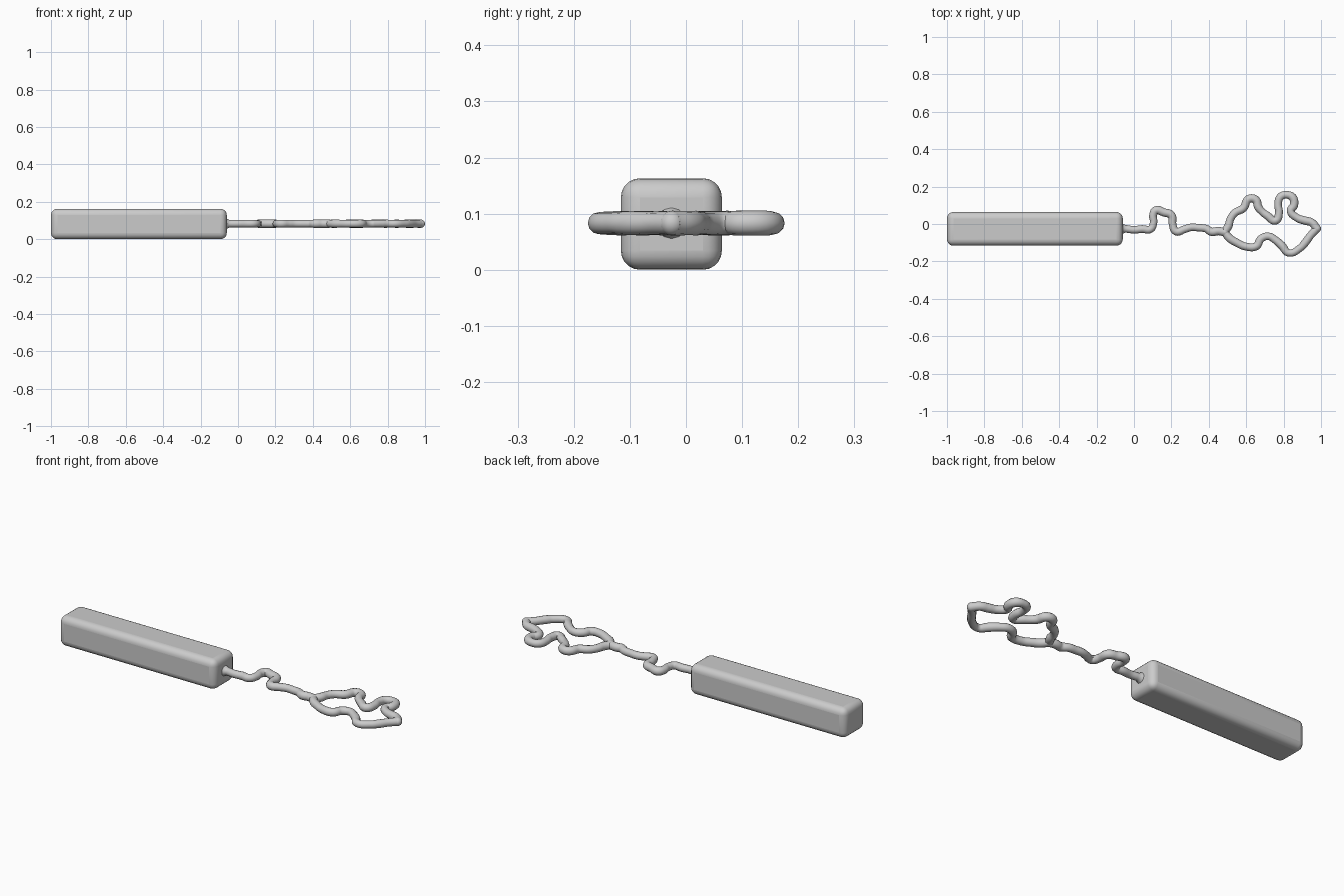
import bpy, random

if "Cube" in bpy.data.objects:
    bpy.data.objects.remove(bpy.data.objects["Cube"])
random.seed(4)

WIRE_Z = 0.083
WIRE_R = 0.0205


def shade(ob, angle):
    bpy.ops.object.select_all(action='DESELECT')
    ob.select_set(True)
    bpy.context.view_layer.objects.active = ob
    bpy.ops.object.shade_smooth_by_angle(angle=angle)


def wire(name, pts, first_radius=1.0):
    # lumpy round wire through the given (x, y) points
    cu = bpy.data.curves.new(name, 'CURVE')
    cu.dimensions = '3D'
    cu.bevel_depth = WIRE_R
    cu.bevel_resolution = 4
    cu.resolution_u = 5
    cu.use_fill_caps = True
    sp = cu.splines.new('BEZIER')
    sp.bezier_points.add(len(pts) - 1)
    for i, (bp, (x, y)) in enumerate(zip(sp.bezier_points, pts)):
        bp.co = (x, y, WIRE_Z)
        bp.handle_left_type = bp.handle_right_type = 'AUTO'
        bp.radius = first_radius if i == 0 else random.uniform(0.95, 1.1)
    ob = bpy.data.objects.new(name, cu)
    bpy.context.collection.objects.link(ob)
    bpy.ops.object.select_all(action='DESELECT')
    ob.select_set(True)
    bpy.context.view_layer.objects.active = ob
    bpy.ops.object.convert(target='MESH')
    shade(bpy.context.object, 1.0)


# rounded rectangular handle
bpy.ops.mesh.primitive_cube_add(size=1, location=(-0.53, -0.026, 0.0815))
handle = bpy.context.object
handle.name = "handle"
handle.scale = (0.94, 0.18, 0.163)
bpy.ops.object.transform_apply(location=False, rotation=False, scale=True)
bev = handle.modifiers.new("rounding", 'BEVEL')
bev.width = 0.034
bev.segments = 5
shade(handle, 0.7)

# kinked stem leaving the handle
wire("stem", [(-0.075, -0.026), (-0.045, -0.026), (0.0, -0.031), (0.045, -0.027),
              (0.088, -0.028), (0.105, 0.01), (0.102, 0.045), (0.117, 0.073),
              (0.16, 0.062), (0.2, 0.047), (0.207, -0.005), (0.225, -0.04),
              (0.27, -0.028), (0.305, -0.018), (0.345, -0.02), (0.385, -0.025),
              (0.415, -0.042), (0.45, -0.038), (0.488, -0.045)], 1.7)

# two irregular halves of the end loop
wire("loop_upper", [(0.484, -0.043), (0.505, -0.01), (0.515, 0.025), (0.54, 0.06),
                    (0.585, 0.085), (0.612, 0.133), (0.65, 0.13), (0.665, 0.09),
                    (0.685, 0.066), (0.715, 0.043), (0.757, 0.018), (0.775, 0.06),
                    (0.77, 0.105), (0.783, 0.145), (0.815, 0.156), (0.848, 0.142),
                    (0.855, 0.1), (0.838, 0.07), (0.872, 0.033), (0.915, 0.018),
                    (0.95, 0.008), (0.978, -0.025)])
wire("loop_lower", [(0.484, -0.043), (0.51, -0.075), (0.55, -0.1), (0.595, -0.12),
                    (0.655, -0.118), (0.678, -0.08), (0.72, -0.066), (0.755, -0.085),
                    (0.79, -0.115), (0.828, -0.155), (0.89, -0.127), (0.915, -0.1),
                    (0.945, -0.06), (0.978, -0.025)])

# rounded joints where the wires meet
for name, x, y in (("fork_joint", 0.486, -0.044), ("tip_joint", 0.978, -0.025)):
    bpy.ops.mesh.primitive_uv_sphere_add(segments=16, ring_count=10,
                                         radius=0.022, location=(x, y, WIRE_Z))
    bpy.context.object.name = name
    shade(bpy.context.object, 1.0)
